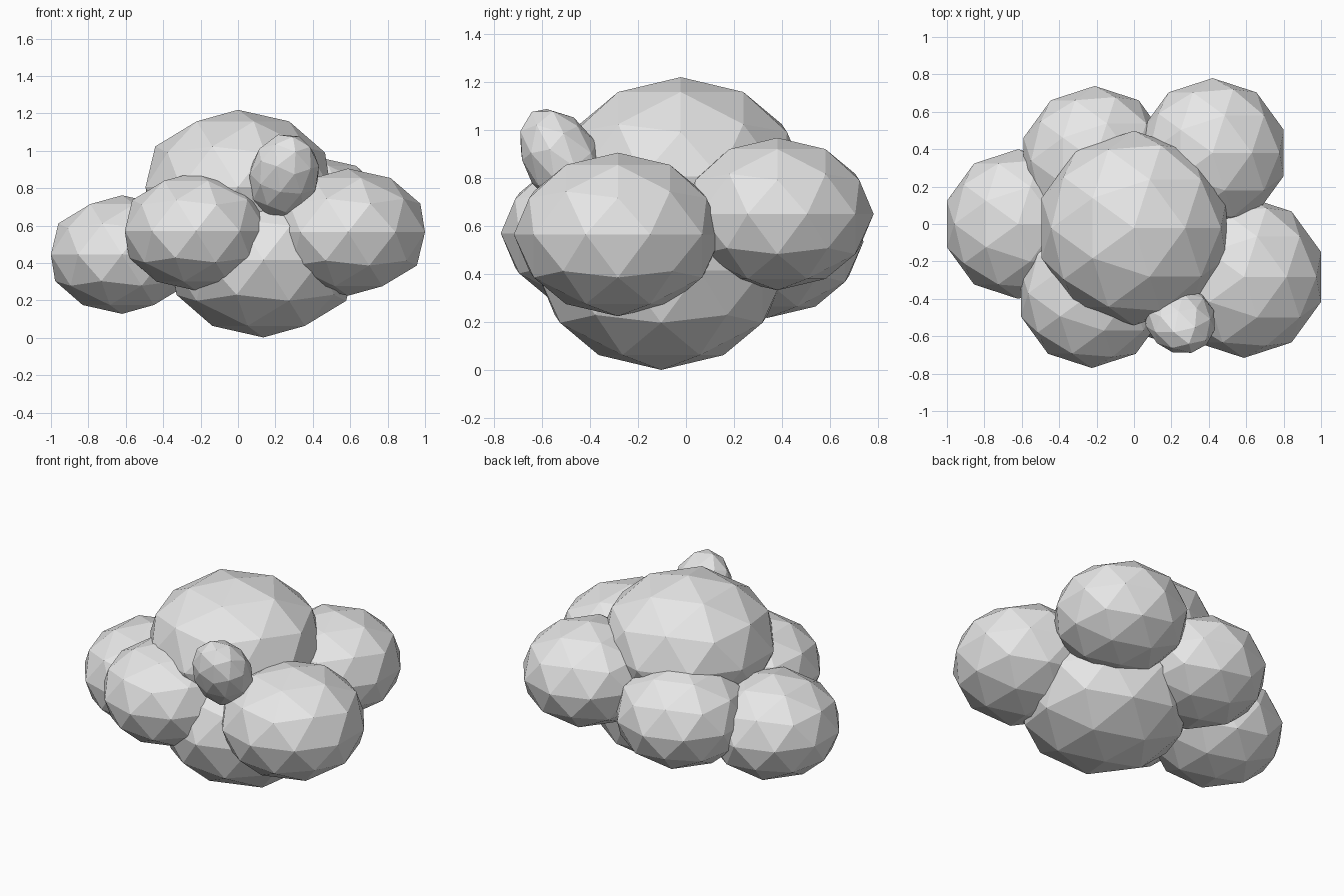
import bpy
from math import radians

cube = bpy.data.objects.get("Cube")
if cube:
    bpy.data.objects.remove(cube, do_unlink=True)

# One plain light grey for the whole cloud
grey = bpy.data.materials.new("light_grey")
grey.use_nodes = True
grey.diffuse_color = (0.8, 0.8, 0.8, 1)
grey.node_tree.nodes["Principled BSDF"].inputs["Base Color"].default_value = (0.8, 0.8, 0.8, 1)


def puff(name, centre, radii, tilt=(0, 0, 0)):
    """Flat-shaded low-poly ball, scaled to the given radii."""
    bpy.ops.mesh.primitive_ico_sphere_add(subdivisions=2, radius=1, location=centre)
    ob = bpy.context.object
    ob.name = name
    ob.scale = radii
    ob.rotation_euler = [radians(a) for a in tilt]
    ob.data.materials.append(grey)
    return ob


# Large core puffs
core = (0.52, 0.52, 0.413)
puff("upper_puff", (0, -0.022, 0.806), core)
puff("lower_puff", (0.136, -0.103, 0.415), core)

# Surrounding puffs
side = (0.4, 0.4, 0.317)
puff("right_puff", (-0.62, 0, 0.445), side)
puff("front_right_puff", (-0.225, -0.37, 0.57), side)
puff("back_left_puff", (0.42, 0.38, 0.65), side)
puff("back_right_puff", (-0.21, 0.338, 0.535), side)
puff("front_left_puff", (0.588, -0.283, 0.565), (0.433, 0.433, 0.34))

# Small tilted puff at the front
puff("small_puff", (0.245, -0.505, 0.862), (0.19, 0.16, 0.257), (32, 13, 0))
